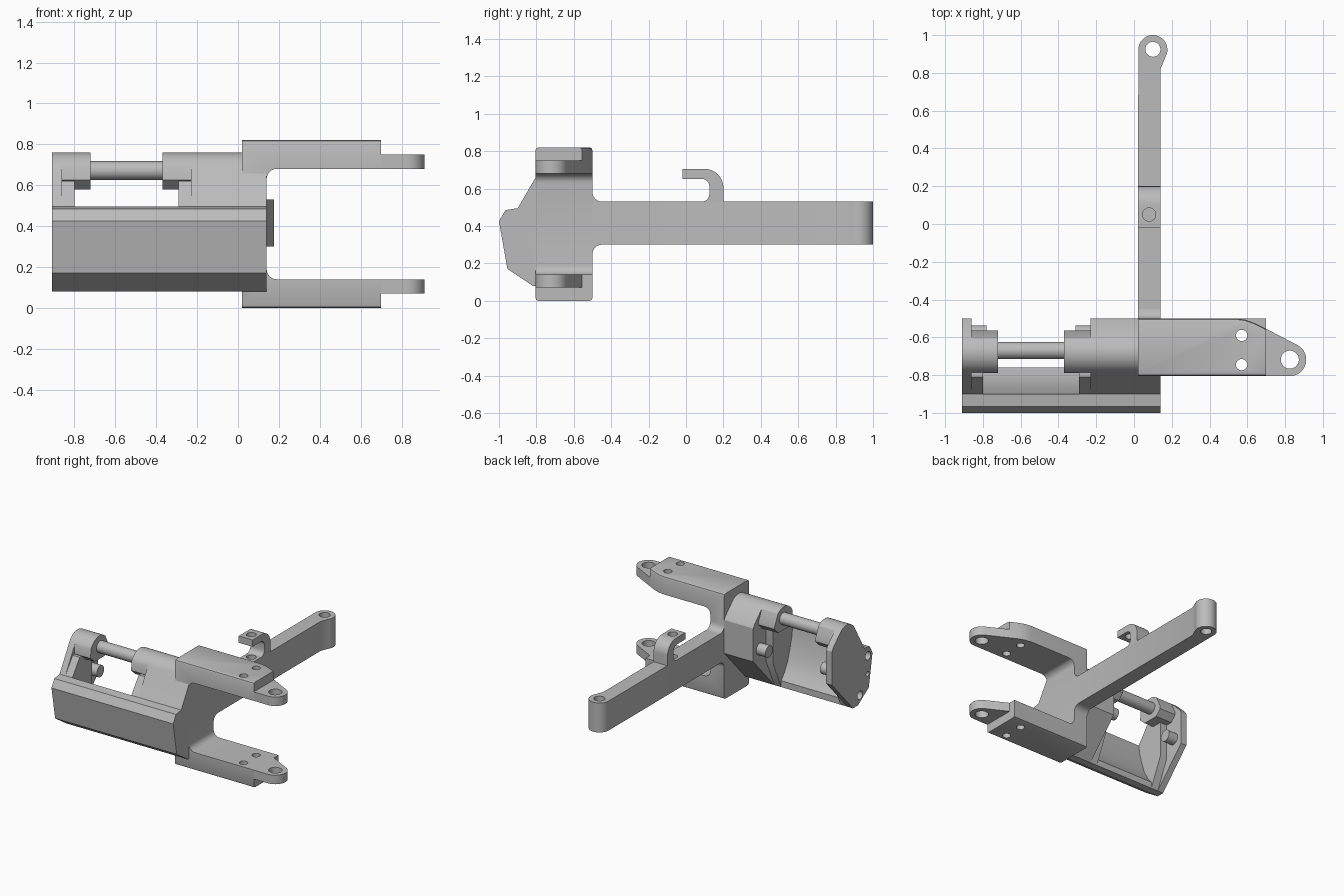
import bpy, bmesh
from math import sin, cos, radians
from mathutils import Vector

cube = bpy.data.objects.get("Cube")
if cube:
    bpy.data.objects.remove(cube, do_unlink=True)

grey = bpy.data.materials.new("machined_grey")
grey.use_nodes = True
grey.diffuse_color = (0.5, 0.5, 0.5, 1)
grey.node_tree.nodes["Principled BSDF"].inputs["Base Color"].default_value = (0.5, 0.5, 0.5, 1)

PLACE = {
    "x": lambda p, d: (d, p[0], p[1]),
    "y": lambda p, d: (p[0], d, p[1]),
    "z": lambda p, d: (p[0], p[1], d),
}


def arc(cx, cy, r, start, end, steps=10):
    """Points along a circular arc, angles in degrees."""
    angles = [radians(start + (end - start) * i / steps) for i in range(steps + 1)]
    return [(cx + r * cos(a), cy + r * sin(a)) for a in angles]


def prism(name, outline, axis, low, high):
    """Extrude a flat outline along an axis."""
    bm = bmesh.new()
    face = bm.faces.new([bm.verts.new(PLACE[axis](p, low)) for p in outline])
    new = bmesh.ops.extrude_face_region(bm, geom=[face])["geom"]
    shift = Vector(PLACE[axis]((0, 0), high - low))
    bmesh.ops.translate(bm, vec=shift, verts=[g for g in new if isinstance(g, bmesh.types.BMVert)])
    bmesh.ops.recalc_face_normals(bm, faces=bm.faces)
    mesh = bpy.data.meshes.new(name)
    bm.to_mesh(mesh)
    bm.free()
    mesh.materials.append(grey)
    obj = bpy.data.objects.new(name, mesh)
    bpy.context.collection.objects.link(obj)
    return obj


def rod(name, center, r, axis, low, high):
    return prism(name, arc(*center, r, 0, 345, 23), axis, low, high)


def cut(obj, cutter):
    """Subtract a cutter and discard it."""
    cutter.hide_render = True
    mod = obj.modifiers.new("cut", "BOOLEAN")
    mod.operation, mod.solver, mod.object = "DIFFERENCE", "EXACT", cutter
    bpy.context.view_layer.objects.active = obj
    bpy.ops.object.modifier_apply(modifier=mod.name)
    bpy.data.objects.remove(cutter, do_unlink=True)


def drill(obj, center, r, axis, low, high):
    cut(obj, rod("drill", center, r, axis, low, high))


# Yoke: upright web with two prongs, filleted on the inside
yoke_outline = (
    [(0.02, 0), (0.7, 0), (0.7, 0.14)]
    + arc(0.19, 0.19, 0.05, 270, 180, 6)
    + arc(0.19, 0.63, 0.05, 180, 90, 6)
    + [(0.7, 0.68), (0.7, 0.82), (0.02, 0.82)]
)
yoke = prism("yoke", yoke_outline, "y", -0.805, -0.5)
corner = [(0.54, -0.5), (0.59, -0.507), (0.64, -0.525), (0.7, -0.555), (0.8, -0.61), (0.8, -0.4), (0.54, -0.4)]
cut(yoke, prism("corner_cutter", corner, "z", 0.6, 0.9))

# Bevel the long outer edges of the prongs
bm = bmesh.new()
bm.from_mesh(yoke.data)
outer = []
for e in bm.edges:
    a, b = (v.co for v in e.verts)
    level = (a.z > 0.819 and b.z > 0.819) or (a.z < 0.001 and b.z < 0.001)
    if level and abs(a.x - b.x) > 0.001:
        outer.append(e)
bmesh.ops.bevel(bm, geom=outer, offset=0.016, segments=2, profile=0.5, affect="EDGES")
bm.to_mesh(yoke.data)
bm.free()
for y in (-0.59, -0.745):
    drill(yoke, (0.57, y), 0.03, "z", -0.1, 0.9)

# Prong eyes: thinner rounded tips
eye_outline = [(0.7, -0.805)] + arc(0.825, -0.718, 0.087, 270, 420, 16) + [(0.7, -0.555)]
for name, z in (("lower_eye", 0.07), ("upper_eye", 0.68)):
    eye = prism(name, eye_outline, "z", z, z + 0.07)
    drill(eye, (0.825, -0.718), 0.048, "z", z - 0.1, z + 0.2)

# Long arm with an eye at its end
arm_outline = [(0.02, -0.51), (0.14, -0.51), (0.14, 0.82)] + arc(0.1, 0.923, 0.077, -28, 180, 20)
arm = prism("arm", arm_outline, "z", 0.3, 0.53)
drill(arm, (0.1, 0.925), 0.04, "z", 0, 1)
drill(arm, (0.08, 0.05), 0.035, "z", 0.45, 0.7)

# Fillets where the arm meets the web
for name, z, s in (("upper_fillet", 0.53, 1), ("lower_fillet", 0.3, -1)):
    curve = [(y, z + s * dz) for y, dz in arc(-0.45, 0.05, 0.05, 180, 270, 6)]
    prism(name, curve + [(-0.51, z - s * 0.01), (-0.51, z + s * 0.05)], "x", 0.02, 0.14)

# Hook standing on the arm
hook_outline = (
    [(0.2, 0.52)]
    + arc(0.1, 0.605, 0.1, 0, 90, 10)
    + [(-0.02, 0.705), (-0.02, 0.652)]
    + arc(0.085, 0.612, 0.04, 90, 0, 6)
    + arc(0.085, 0.57, 0.04, 0, -90, 6)
    + [(0.085, 0.52)]
)
hook = prism("hook", hook_outline, "x", 0.02, 0.14)
drill(hook, (0.08, 0.05), 0.035, "z", 0.6, 0.8)

# Housing profiles, front nose shared by the walls and the shell
nose = [(-0.76, 0.08), (-0.82, 0.08), (-0.955, 0.17), (-1, 0.425), (-0.965, 0.485), (-0.9, 0.495)]
top_curve = arc(-0.68, 0.645, 0.115, 155, 50, 12)
full_wall = nose + top_curve + [(-0.515, 0.645), (-0.5, 0.62), (-0.5, 0.36)]
thick_wall = nose + [(-0.81, 0.62), (-0.66, 0.62), (-0.66, 0.3)]
shell_inner = [(-0.89, 0.42), (-0.865, 0.33), (-0.84, 0.25), (-0.8, 0.18), (-0.76, 0.13)]

end_plate = prism("end_plate", full_wall, "x", -0.91, -0.86)
end_step = prism("end_plate_step", thick_wall, "x", -0.86, -0.8)
prism("front_shell", nose + shell_inner, "x", -0.8, -0.29)
prism("block_step", thick_wall, "x", -0.29, -0.23)
prism("main_block", full_wall, "x", -0.23, 0.14)

# Screw holes in the end plate
for center, r in (((-0.945, 0.42), 0.033), ((-0.845, 0.15), 0.033), ((-0.94, 0.28), 0.018)):
    drill(end_plate, center, r, "x", -1, -0.8)

# Bearings holding the cross rod
bearing = top_curve + [(-0.565, 0.645), (-0.565, 0.625), (-0.61, 0.58), (-0.74, 0.58), (-0.79, 0.625)]
prism("outer_bearing", bearing, "x", -0.86, -0.72)
prism("inner_bearing", bearing, "x", -0.37, -0.23)
rod("cross_rod", (-0.67, 0.672), 0.046, "x", -0.75, -0.34)

# Pins facing each other across the opening
rod("outer_pin", (-0.582, 0.43), 0.045, "x", -0.87, -0.78)
rod("inner_pin", (-0.582, 0.43), 0.045, "x", -0.31, -0.22)

# Smooth the round surfaces, keep corners sharp
for obj in bpy.context.collection.objects:
    if obj.type == "MESH":
        obj.select_set(True)
        bpy.context.view_layer.objects.active = obj
        bpy.ops.object.shade_smooth_by_angle(angle=radians(25))
        obj.select_set(False)
